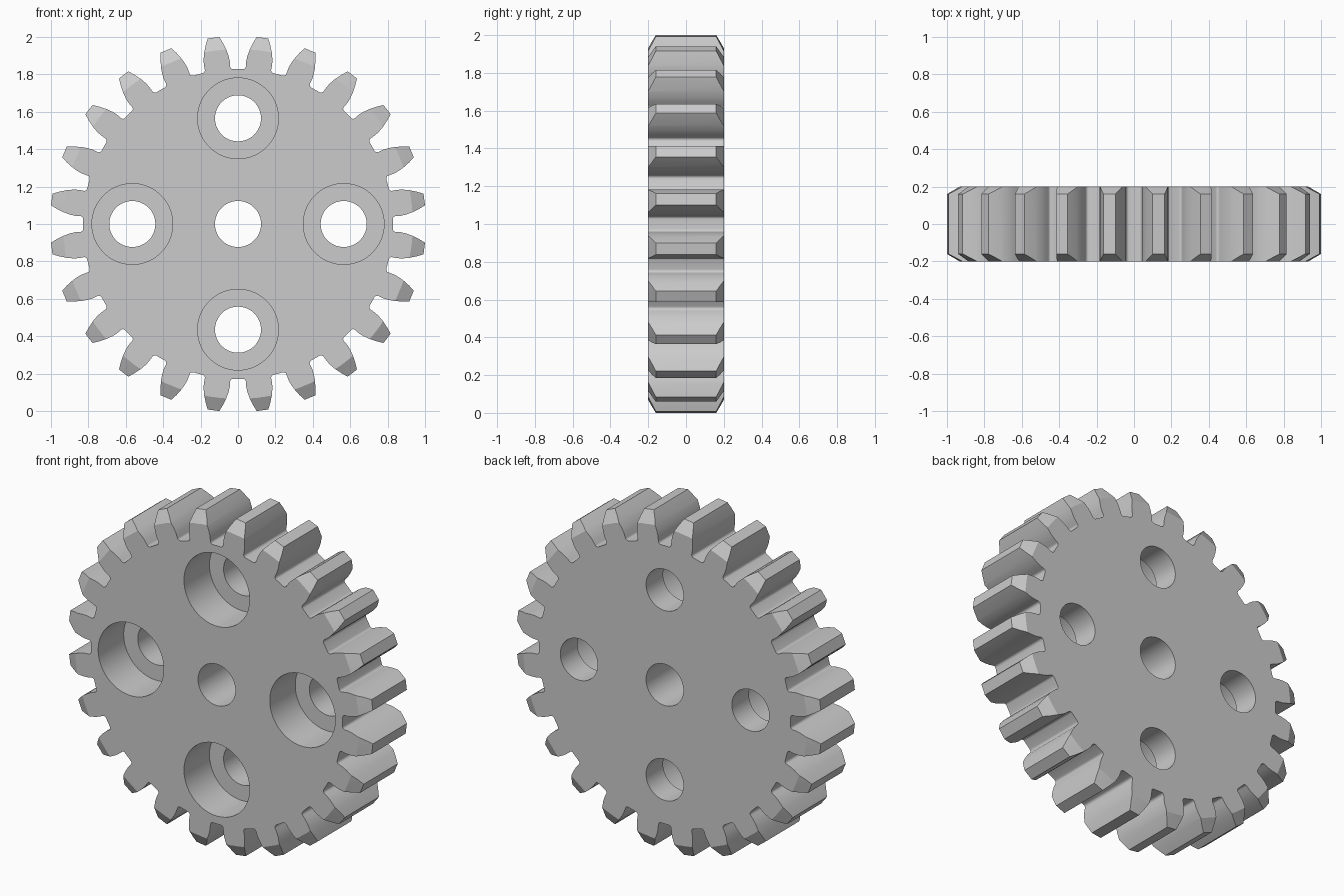
import bpy, bmesh, math
from mathutils import Matrix, Vector

cube = bpy.data.objects.get("Cube")
if cube:
    bpy.data.objects.remove(cube, do_unlink=True)

TEETH = 24
HALF = 0.2          # half thickness
AXIS_Z = 1.0        # height of the axle

gray = bpy.data.materials.new("plain_gray")
gray.use_nodes = True
gray.diffuse_color = (0.6, 0.6, 0.6, 1)
gray.node_tree.nodes["Principled BSDF"].inputs["Base Color"].default_value = (0.6, 0.6, 0.6, 1)


def solid(name, rings):
    """Closed solid skinned through rings given as (outline, y)."""
    bm = bmesh.new()
    loops = [[bm.verts.new((x, y, z + AXIS_Z)) for x, z in outline] for outline, y in rings]
    for a, b in zip(loops, loops[1:]):
        for i in range(len(a)):
            j = (i + 1) % len(a)
            bm.faces.new((a[i], a[j], b[j], b[i]))
    bm.faces.new(loops[0])
    bm.faces.new(loops[-1])
    bmesh.ops.recalc_face_normals(bm, faces=bm.faces)
    mesh = bpy.data.meshes.new(name)
    bm.to_mesh(mesh)
    bm.free()
    mesh.materials.append(gray)
    obj = bpy.data.objects.new(name, mesh)
    bpy.context.collection.objects.link(obj)
    return obj


def circle(r, cx=0, cz=0, n=64):
    steps = [2 * math.pi * (i + 0.5) / n for i in range(n)]
    return [(cx + r * math.cos(t), cz + r * math.sin(t)) for t in steps]


def apply_boolean(target, cutter, operation):
    cutter.hide_render = True
    mod = target.modifiers.new(operation.lower(), "BOOLEAN")
    mod.operation = operation
    mod.solver = "EXACT"
    mod.object = cutter
    bpy.context.view_layer.objects.active = target
    bpy.ops.object.modifier_apply(modifier=mod.name)
    bpy.data.objects.remove(cutter, do_unlink=True)


# Half of one tooth gap: rounded root, then the curved flank up to the tip
fillet = 0.016
root = [(0.026 + fillet * math.sin(math.radians(a)),
         0.844 - fillet * math.cos(math.radians(a))) for a in range(0, 91, 15)]
flank = [(0.044, 0.87), (0.050, 0.897), (0.062, 0.931), (0.079, 0.965), (0.100, 1.0)]
half_gap = root + flank
gap = [(-x, z) for x, z in reversed(half_gap)] + half_gap

# Repeat the gap around the wheel
outline = []
for k in range(TEETH):
    turn = Matrix.Rotation(-2 * math.pi * k / TEETH, 2)
    outline += [tuple(turn @ Vector(p)) for p in gap]
gear = solid("gear_wheel", [(outline, -HALF), (outline, HALF)])

# Bevel the tooth ends on both sides with a double cone
drum = solid("bevel_drum", [(circle(r, n=96), y) for r, y in
             ((0.9, -0.22), (1.02, -0.1514), (1.02, 0.1514), (0.9, 0.22))])
apply_boolean(gear, drum, "INTERSECT")

# Axle hole
axle = solid("axle_cutter", [(circle(0.123), -0.3), (circle(0.123), 0.3)])
apply_boolean(gear, axle, "DIFFERENCE")

# Four stepped bolt holes, wide at the front
for k in range(4):
    cx = 0.565 * math.cos(k * math.pi / 2)
    cz = 0.565 * math.sin(k * math.pi / 2)
    wide, narrow = circle(0.216, cx, cz), circle(0.123, cx, cz)
    bolt = solid("bolt_cutter", [(wide, -0.3), (wide, 0.04), (narrow, 0.04), (narrow, 0.3)])
    apply_boolean(gear, bolt, "DIFFERENCE")

# Smooth flanks and bores, crisp edges elsewhere
bpy.ops.object.select_all(action="DESELECT")
gear.select_set(True)
bpy.context.view_layer.objects.active = gear
bpy.ops.object.shade_smooth_by_angle(angle=math.radians(27))
